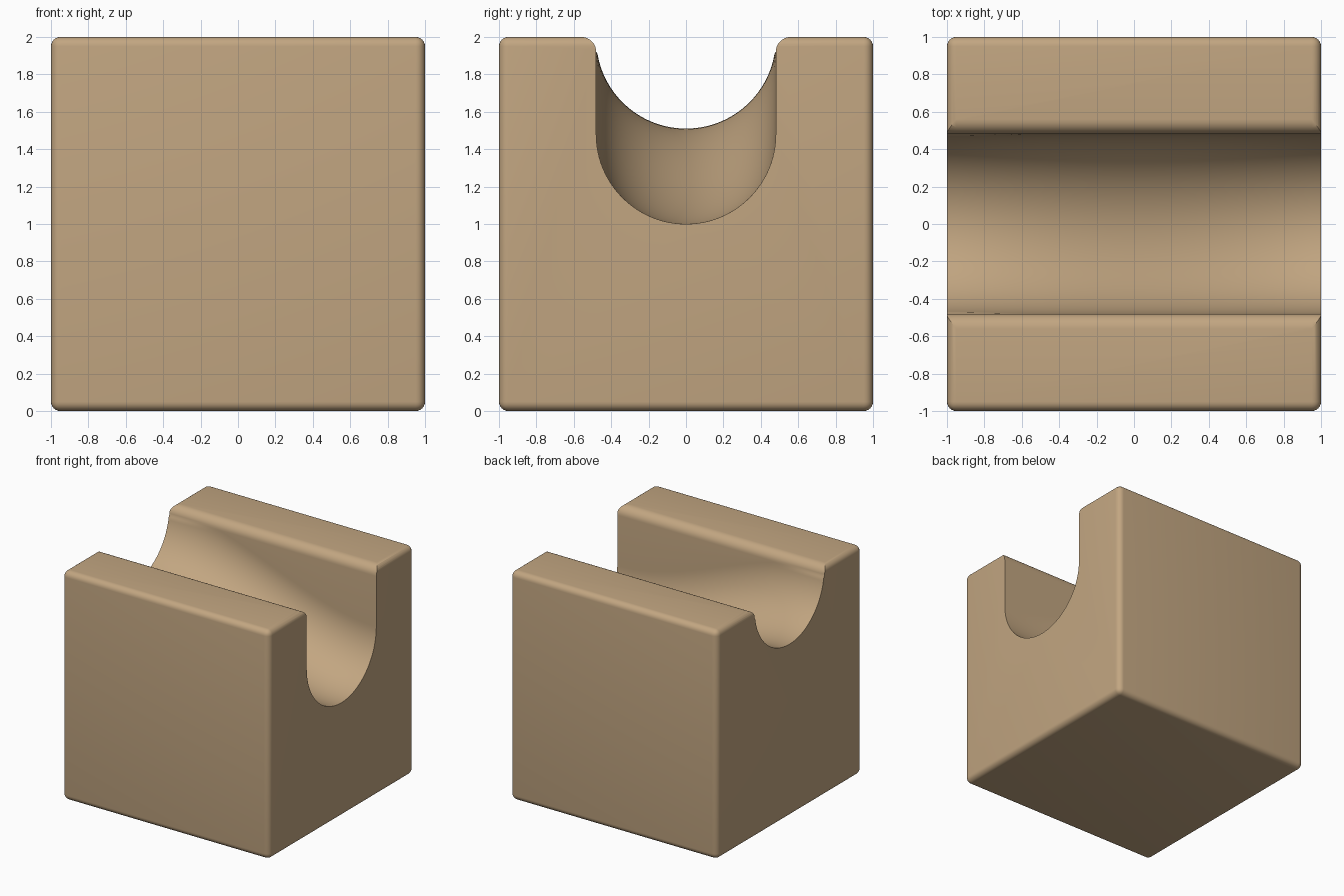
import bpy, bmesh, math

if "Cube" in bpy.data.objects:
    bpy.data.objects.remove(bpy.data.objects["Cube"])

R, FILLET, BEVEL = 0.48, 0.08, 0.05

mat = bpy.data.materials.new("tan")
mat.diffuse_color = (0.54, 0.38, 0.22, 1)
mat.use_nodes = True
mat.node_tree.nodes["Principled BSDF"].inputs["Base Color"].default_value = mat.diffuse_color

# Block with rounded outer edges
bpy.ops.mesh.primitive_cube_add(size=2, location=(0, 0, 1))
block = bpy.context.object
block.name = "grooved_block"
block.data.materials.append(mat)
bev = block.modifiers.new("round_edges", 'BEVEL')
bev.width, bev.segments = BEVEL, 6


def groove_profile(zc):
    """Half circle centred on height zc, walls, and rounded lips at the top."""
    limit = 2 - FILLET - 0.01
    end = math.asin(min(0.0, (limit - zc) / R)) if zc < limit else math.asin((limit - zc) / R)
    n = 24
    half = []
    for i in range(n + 1):
        a = -math.pi / 2 + (end + math.pi / 2) * i / n
        half.append((R * math.cos(a), zc + R * math.sin(a)))
    for i in range(9):
        a = math.pi / 2 * i / 8
        half.append((R + FILLET * (1 - math.cos(a)), 2 - FILLET + FILLET * math.sin(a)))
    half.append((R + FILLET, 2.2))
    return [(-y, z) for y, z in reversed(half[1:])] + half


# Groove cutter: shallow at the left end, easing to deep at the right end
bm = bmesh.new()
rings = []
STEPS = 40
for x in [-1.1] + [-1 + 2 * i / STEPS for i in range(STEPS + 1)] + [1.1]:
    t = min(1, max(0, (x + 1) / 2))
    s = t * t * (3 - 2 * t)
    zc = 1.99 + (1.48 - 1.99) * s
    rings.append([bm.verts.new((x, y, z)) for y, z in groove_profile(zc)])
for a, b in zip(rings, rings[1:]):
    for i in range(len(a)):
        j = (i + 1) % len(a)
        bm.faces.new((a[i], a[j], b[j], b[i]))
bm.faces.new(rings[0])
bm.faces.new(rings[-1])
bmesh.ops.recalc_face_normals(bm, faces=bm.faces)
me = bpy.data.meshes.new("groove_cutter")
bm.to_mesh(me)
bm.free()
me.materials.append(mat)
cutter = bpy.data.objects.new("groove_cutter", me)
bpy.context.collection.objects.link(cutter)
cutter.hide_render = True

# Cut the groove, then smooth
cut = block.modifiers.new("groove", 'BOOLEAN')
cut.operation, cut.solver, cut.object = 'DIFFERENCE', 'EXACT', cutter
bpy.context.view_layer.objects.active = block
block.select_set(True)
for m in ("round_edges", "groove"):
    bpy.ops.object.modifier_apply(modifier=m)
bpy.data.objects.remove(cutter)
bpy.ops.object.shade_smooth_by_angle(angle=math.radians(30))
